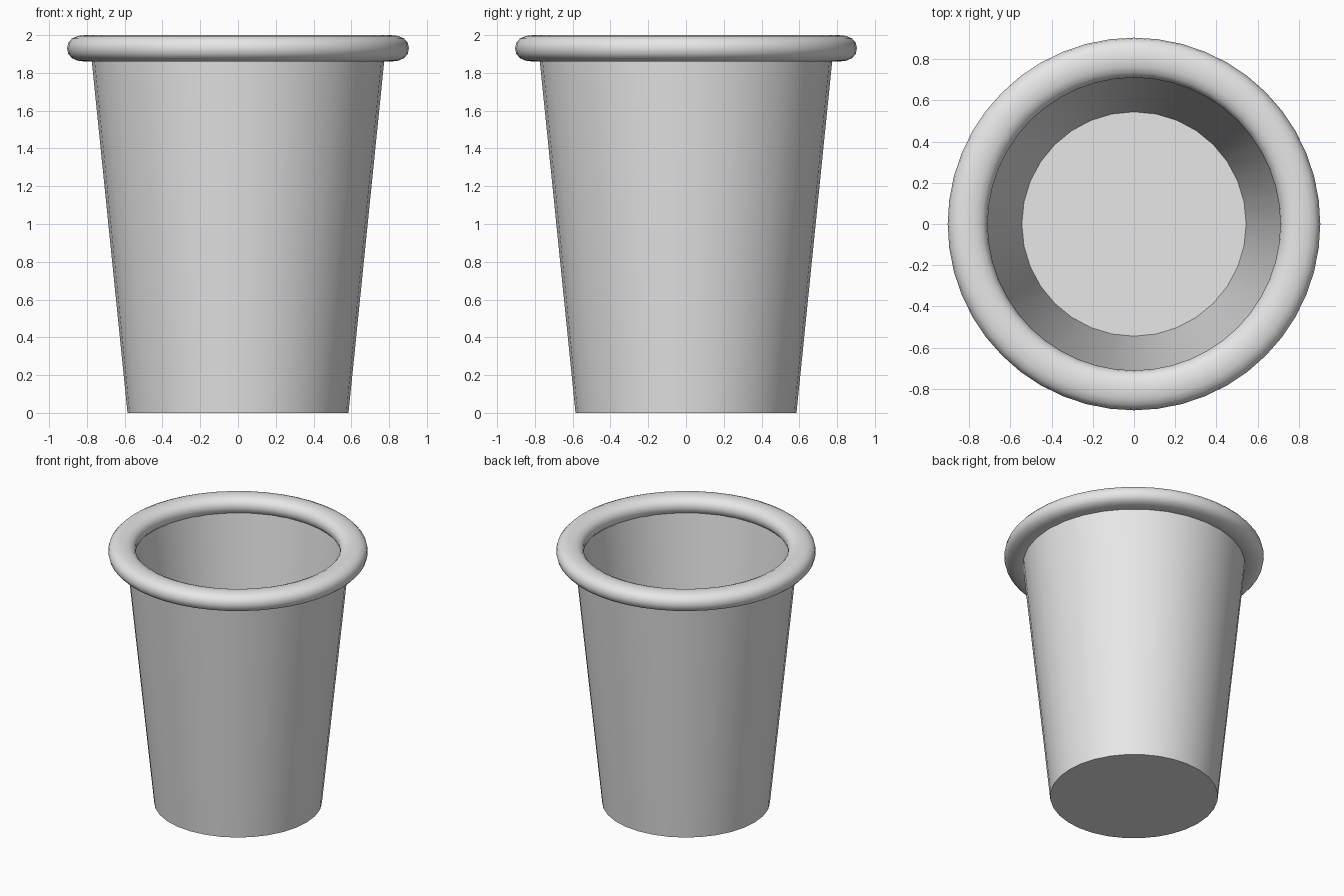
import bpy
import bmesh
from math import cos, sin, pi, copysign, radians

cube = bpy.data.objects.get("Cube")
if cube:
    bpy.data.objects.remove(cube, do_unlink=True)

# Single grey for the whole cup
grey = bpy.data.materials.new("light_grey")
grey.use_nodes = True
grey.diffuse_color = (0.8, 0.8, 0.8, 1)
grey.node_tree.nodes["Principled BSDF"].inputs["Base Color"].default_value = (0.8, 0.8, 0.8, 1)


def lathe(name, profile, segments, closed=False):
    """Revolve (radius, height) points about z; open profiles get end caps."""
    bm = bmesh.new()
    rings = []
    for r, z in profile:
        rings.append([bm.verts.new((r * cos(2 * pi * i / segments),
                                    r * sin(2 * pi * i / segments), z))
                      for i in range(segments)])
    pairs = list(zip(rings, rings[1:]))
    if closed:
        pairs.append((rings[-1], rings[0]))
    else:
        bm.faces.new(rings[0])
        bm.faces.new(rings[-1])
    for a, b in pairs:
        for i in range(segments):
            j = (i + 1) % segments
            bm.faces.new((a[i], a[j], b[j], b[i]))
    bmesh.ops.recalc_face_normals(bm, faces=bm.faces)
    mesh = bpy.data.meshes.new(name)
    bm.to_mesh(mesh)
    bm.free()
    mesh.materials.append(grey)
    obj = bpy.data.objects.new(name, mesh)
    bpy.context.collection.objects.link(obj)
    bpy.ops.object.select_all(action="DESELECT")
    obj.select_set(True)
    bpy.context.view_layer.objects.active = obj
    bpy.ops.object.shade_smooth_by_angle(angle=radians(40))
    return obj


# Tapered body: underside, outer wall, inner wall, inner floor
lathe("cup_body", [(0.585, 0), (0.78, 1.92), (0.74, 1.92), (0.545, 0.03)], 32)


# Rolled rim: a flattened ring with slightly squared rounding
def rounded(v):
    return copysign(abs(v) ** 0.88, v)


steps = 16
rim = [(0.808 + 0.097 * rounded(cos(2 * pi * k / steps)),
        1.93 + 0.07 * rounded(sin(2 * pi * k / steps))) for k in range(steps)]
lathe("rolled_rim", rim, 48, closed=True)
